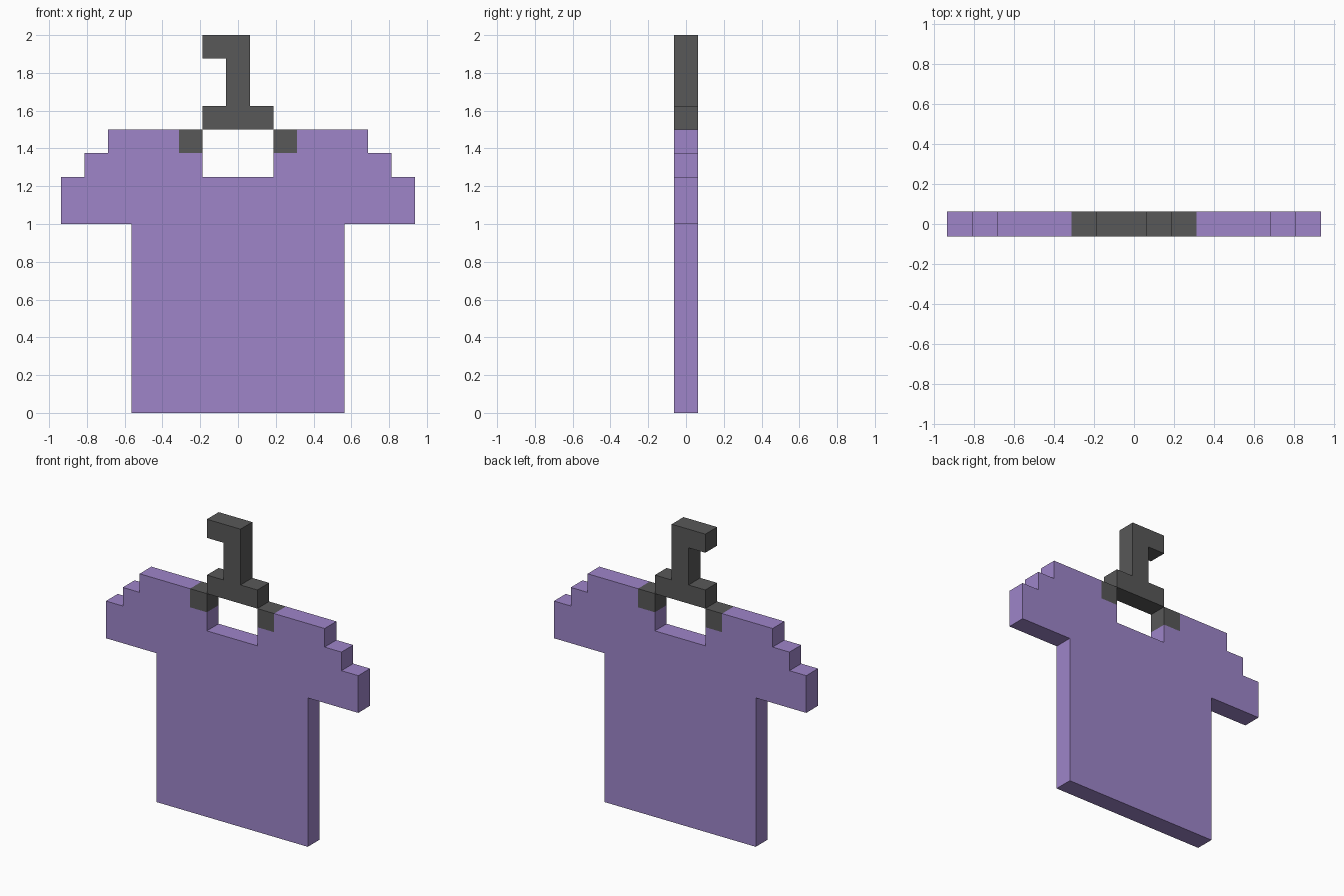
import bpy, bmesh

if "Cube" in bpy.data.objects:
    bpy.data.objects.remove(bpy.data.objects["Cube"])

U = 0.125  # one block unit; the whole model sits on this grid


def material(name, rgb):
    m = bpy.data.materials.new(name)
    m.diffuse_color = (*rgb, 1.0)
    m.use_nodes = True
    m.node_tree.nodes["Principled BSDF"].inputs["Base Color"].default_value = m.diffuse_color
    return m


purple = material("purple cloth", (0.342, 0.235, 0.584))
grey = material("dark grey metal", (0.098, 0.098, 0.098))


def slab(name, profile, mats, cuts=(), rule=None):
    """Extrude an x/z profile (in block units) through the depth, cut it, colour it by rule."""
    bm = bmesh.new()
    front = bm.faces.new([bm.verts.new((x * U, -U / 2, z * U)) for x, z in profile])
    ext = bmesh.ops.extrude_face_region(bm, geom=[front], use_keep_orig=True)
    bmesh.ops.translate(bm, vec=(0, U, 0),
                        verts=[g for g in ext["geom"] if isinstance(g, bmesh.types.BMVert)])
    bmesh.ops.recalc_face_normals(bm, faces=bm.faces[:])
    bmesh.ops.triangulate(bm, faces=bm.faces[:])
    for co, no in cuts:
        bmesh.ops.bisect_plane(bm, geom=bm.verts[:] + bm.edges[:] + bm.faces[:],
                               dist=1e-5, plane_co=co, plane_no=no)
    if rule:
        for f in bm.faces:
            f.material_index = int(rule(f.calc_center_median()))
    bmesh.ops.dissolve_limit(bm, angle_limit=0.01, verts=bm.verts[:], edges=bm.edges[:],
                             delimit={'MATERIAL'})
    me = bpy.data.meshes.new(name)
    bm.to_mesh(me)
    bm.free()
    for m in mats:
        me.materials.append(m)
    ob = bpy.data.objects.new(name, me)
    bpy.context.collection.objects.link(ob)
    return ob


# Shirt: right half of the outline, mirrored, with the square neck opening
half = [(4.5, 0), (4.5, 8), (7.5, 8), (7.5, 10), (6.5, 10), (6.5, 11),
        (5.5, 11), (5.5, 12), (1.5, 12), (1.5, 10)]
outline = half + [(-x, z) for x, z in reversed(half)]

# Hanger arms show as dark blocks at the top corners of the neck
arm_cuts = [((s * 2.5 * U, 0, 0), (1, 0, 0)) for s in (-1, 1)] + [((0, 0, 11 * U), (0, 0, 1))]
slab("shirt", outline, [purple, grey], arm_cuts,
     lambda c: c.z > 11 * U + 1e-4 and abs(c.x) < 2.5 * U - 1e-4)

# Hanger: cross bar, stem and hook in one outline
slab("hanger_hook", [(-1.5, 12), (1.5, 12), (1.5, 13), (0.5, 13), (0.5, 16), (-1.5, 16),
                     (-1.5, 15), (-0.5, 15), (-0.5, 13), (-1.5, 13)], [grey])
